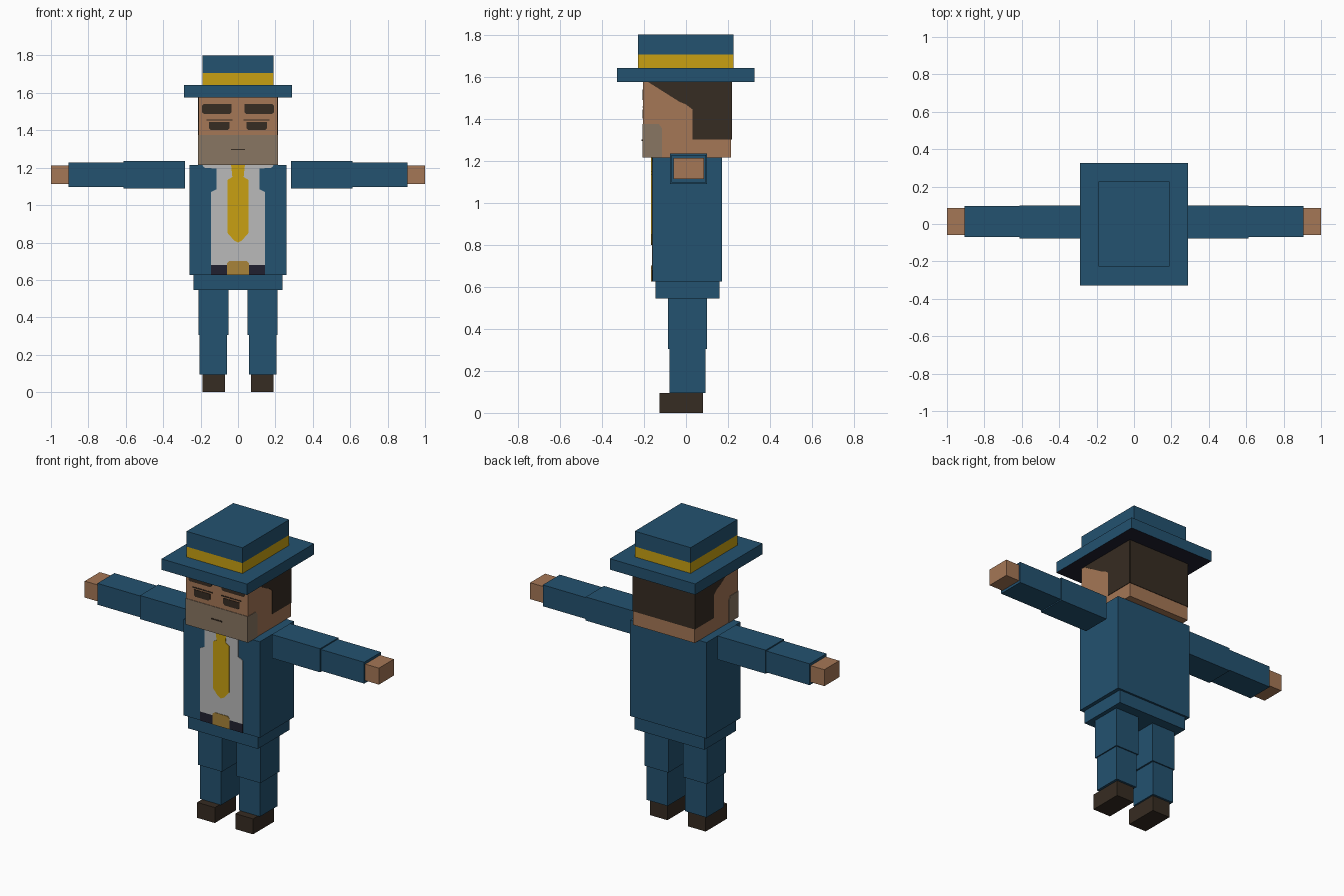
import bpy
import bmesh

if "Cube" in bpy.data.objects:
    bpy.data.objects.remove(bpy.data.objects["Cube"])


def material(name, r, g, b):
    m = bpy.data.materials.new(name)
    m.diffuse_color = (r, g, b, 1)
    m.use_nodes = True
    m.node_tree.nodes["Principled BSDF"].inputs["Base Color"].default_value = m.diffuse_color
    return m


SUIT = material("suit blue", 0.017, 0.084, 0.162)
GOLD = material("gold yellow", 0.578, 0.352, 0.006)
SKIN = material("skin", 0.376, 0.184, 0.093)
DARK = material("dark brown", 0.037, 0.025, 0.016)
SHIRT = material("shirt grey", 0.49, 0.49, 0.49)
STUBBLE = material("stubble", 0.25, 0.181, 0.122)
NAVY = material("dark navy", 0.0144, 0.0144, 0.03)
BUCKLE = material("buckle brass", 0.392, 0.231, 0.042)


def prism(name, points, offset, mat):
    """Closed prism: outline points pushed along an offset vector."""
    bm = bmesh.new()
    a = [bm.verts.new(p) for p in points]
    b = [bm.verts.new([c + d for c, d in zip(p, offset)]) for p in points]
    bm.faces.new(a)
    bm.faces.new(b[::-1])
    for i in range(len(a)):
        j = (i + 1) % len(a)
        bm.faces.new((a[i], b[i], b[j], a[j]))
    bmesh.ops.recalc_face_normals(bm, faces=bm.faces)
    mesh = bpy.data.meshes.new(name)
    bm.to_mesh(mesh)
    bm.free()
    mesh.materials.append(mat)
    obj = bpy.data.objects.new(name, mesh)
    bpy.context.collection.objects.link(obj)
    return obj


def box(name, x, y, z, mat):
    pts = [(x[0], y[0], z[0]), (x[1], y[0], z[0]), (x[1], y[1], z[0]), (x[0], y[1], z[0])]
    return prism(name, pts, (0, 0, z[1] - z[0]), mat)


def pair(name, x, y, z, mat):
    box(name + "_right", x, y, z, mat)
    box(name + "_left", (-x[1], -x[0]), y, z, mat)


def front_plate(name, outline, y, thick, mat):
    return prism(name, [(px, y, pz) for px, pz in outline], (0, -thick, 0), mat)


def front_rect(name, x, z, y, thick, mat):
    return front_plate(name, [(x[0], z[0]), (x[1], z[0]), (x[1], z[1]), (x[0], z[1])], y, thick, mat)


def symmetric(half):
    return half + [(-x, z) for x, z in reversed(half) if x != 0]


# Legs and shoes
pair("shoe", (0.07, 0.19), (-0.125, 0.08), (0, 0.095), DARK)
pair("lower_leg", (0.06, 0.205), (-0.078, 0.093), (0.095, 0.305), SUIT)
pair("upper_leg", (0.05, 0.212), (-0.085, 0.1), (0.305, 0.545), SUIT)

# Body
box("hips", (-0.237, 0.237), (-0.145, 0.16), (0.545, 0.625), SUIT)
box("torso", (-0.26, 0.26), (-0.16, 0.172), (0.625, 1.215), SUIT)

# Arms and hands
pair("upper_arm", (0.284, 0.612), (-0.077, 0.1), (1.09, 1.235), SUIT)
pair("lower_arm", (0.612, 0.907), (-0.07, 0.095), (1.097, 1.228), SUIT)
pair("hand", (0.907, 1.0), (-0.06, 0.085), (1.112, 1.213), SKIN)

# Shirt, tie, belt and buckle on the chest
CHEST = -0.16
front_plate("shirt", symmetric([(0.145, 0.68), (0.145, 1.07), (0.115, 1.085), (0.115, 1.195),
                                (0.18, 1.2), (0.192, 1.215)]), CHEST, 0.003, SHIRT)
front_plate("tie", symmetric([(0, 0.8), (0.02, 0.81), (0.055, 0.85), (0.055, 1.135),
                              (0.03, 1.15), (0.037, 1.215)]), CHEST, 0.006, GOLD)
front_rect("belt", (-0.145, 0.145), (0.625, 0.68), CHEST, 0.003, NAVY)
front_plate("buckle", symmetric([(0.058, 0.625), (0.058, 0.69), (0.045, 0.702)]),
            CHEST, 0.006, BUCKLE)

# Head
FACE, BACK, SIDE = -0.205, 0.215, 0.21
box("head", (-SIDE, SIDE), (FACE, BACK), (1.215, 1.58), SKIN)
front_rect("chin_stubble", (-SIDE, SIDE), (1.215, 1.375), FACE, 0.003, STUBBLE)
front_rect("mouth", (-0.037, 0.037), (1.294, 1.301), FACE, 0.006, DARK)
front_rect("back_hair", (-SIDE, SIDE), (1.3, 1.578), BACK + 0.003, 0.003, DARK)

# Side hair and side stubble
hair_outline = [(BACK, 1.3), (0.03, 1.3), (0.03, 1.445), (0.0, 1.468),
                (-0.03, 1.48), (-0.185, 1.578), (BACK, 1.578)]
stubble_outline = [(FACE, 1.215), (-0.115, 1.215), (-0.115, 1.355), (-0.13, 1.375), (FACE, 1.375)]
for s, side in ((1, "right"), (-1, "left")):
    for part, outline, mat in (("side_hair", hair_outline, DARK),
                               ("side_stubble", stubble_outline, STUBBLE)):
        prism(f"{part}_{side}", [(s * SIDE, y, z) for y, z in outline], (s * 0.003, 0, 0), mat)

    # Eyebrows, eyelids and eyes
    brow = [(0.042, 1.488), (0.182, 1.488), (0.192, 1.496), (0.192, 1.532),
            (0.184, 1.54), (0.034, 1.54), (0.034, 1.496)]
    eye = [(0.055, 1.402), (0.145, 1.402), (0.155, 1.412), (0.155, 1.445), (0.045, 1.445), (0.045, 1.412)]
    lid = [(0.03, 1.453), (0.168, 1.453), (0.168, 1.459), (0.03, 1.459)]
    for part, outline in (("eyebrow", brow), ("eye", eye), ("eyelid", lid)):
        front_plate(f"{part}_{side}", [(s * x, z) for x, z in outline], FACE, 0.003, DARK)

# Hat: brim with a dark underside, band and crown
brim = box("hat_brim", (-0.29, 0.29), (-0.328, 0.325), (1.575, 1.642), SUIT)
brim.data.materials.append(NAVY)
for f in brim.data.polygons:
    f.material_index = 1 if f.normal.z < -0.5 else 0
box("hat_band", (-0.19, 0.19), (-0.228, 0.226), (1.642, 1.706), GOLD)
box("hat_crown", (-0.19, 0.19), (-0.228, 0.226), (1.706, 1.8), SUIT)
